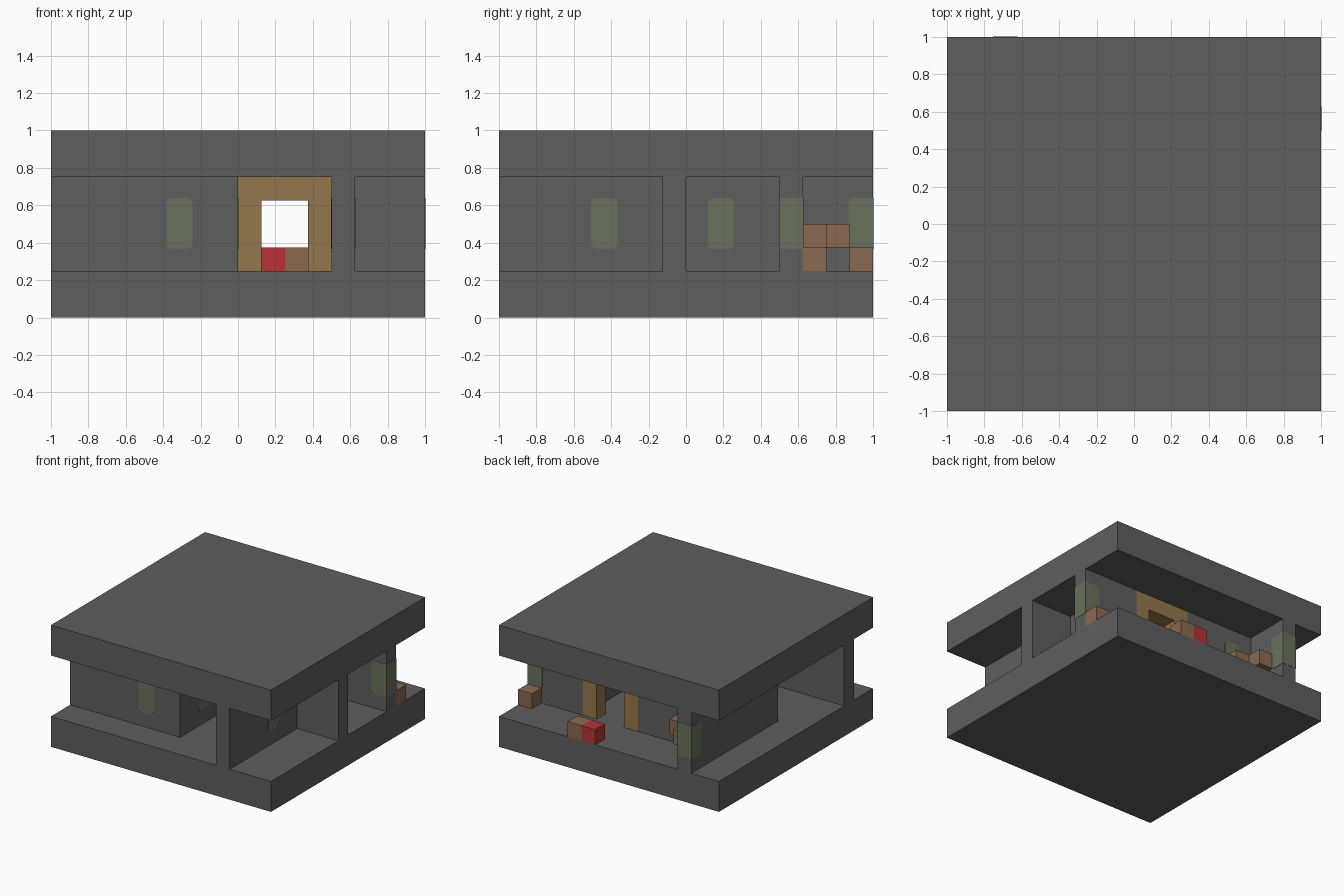
import bpy
import bmesh
import math

cube = bpy.data.objects.get("Cube")
if cube:
    bpy.data.objects.remove(cube, do_unlink=True)

FLOOR, CEILING = 0.25, 0.75
C = 0.125  # block size


def srgb(v):
    v /= 255
    return v / 12.92 if v <= 0.04045 else ((v + 0.055) / 1.055) ** 2.4


def material(name, r, g, b):
    m = bpy.data.materials.new(name)
    m.use_nodes = True
    col = (srgb(r), srgb(g), srgb(b), 1)
    m.diffuse_color = col
    m.node_tree.nodes["Principled BSDF"].inputs["Base Color"].default_value = col
    return m


stone = material("grey stone", 94, 94, 94)
gold = material("ochre wood", 148, 119, 76)
brown = material("brown wood", 138, 106, 80)
red = material("red", 182, 52, 54)
green = material("pale green glass", 106, 113, 93)


def finish(bm, name, mat):
    bmesh.ops.recalc_face_normals(bm, faces=bm.faces)
    me = bpy.data.meshes.new(name)
    bm.to_mesh(me)
    bm.free()
    me.materials.append(mat)
    ob = bpy.data.objects.new(name, me)
    bpy.context.collection.objects.link(ob)
    return ob


def boxes(name, mat, spans):
    """One object from (x0, x1, y0, y1, z0, z1) spans."""
    bm = bmesh.new()
    for x0, x1, y0, y1, z0, z1 in spans:
        for v in bmesh.ops.create_cube(bm, size=1)["verts"]:
            v.co = (x0 if v.co.x < 0 else x1,
                    y0 if v.co.y < 0 else y1,
                    z0 if v.co.z < 0 else z1)
    return finish(bm, name, mat)


def lamp(name, along, centre, depth):
    """Rounded light set through a wall; cut off flat where the wall ends."""
    half, low, high, r, lip = 0.07, 0.367, 0.64, 0.03, 0.003
    edge = 1.002
    profile = []
    corners = [(half - r, high - r), (r - half, high - r),
               (r - half, low + r), (half - r, low + r)]
    for i, (u, z) in enumerate(corners):
        for k in range(5):
            a = math.pi / 2 * (i + k / 4)
            profile.append((centre + u + r * math.cos(a), z + r * math.sin(a)))
    if centre + half > edge:
        profile = [p for p in profile if p[0] < centre + half - r + 1e-4]
        profile = [(edge, low), (edge, high)] + profile
    bm = bmesh.new()
    d0, d1 = depth - lip, depth + C + lip
    verts = [bm.verts.new((u, d0, z) if along == "x" else (d0, u, z)) for u, z in profile]
    face = bm.faces.new(verts)
    new = bmesh.ops.extrude_face_region(bm, geom=[face])["geom"]
    for v in new:
        if isinstance(v, bmesh.types.BMVert):
            v.co["xyz".index("y" if along == "x" else "x")] = d1
    return finish(bm, name, green)


# Floor and roof slabs
boxes("floor_slab", stone, [(-1, 1, -1, 1, 0, FLOOR)])
boxes("roof_slab", stone, [(-1, 1, -1, 1, CEILING, 1)])

# Partition walls
plan = {
    "front_wall": (-1, 0, -0.75, -0.625),
    "corridor_right_wall": (-0.125, 0, -0.625, 0.5),
    "corridor_left_wall": (0.5, 0.625, -1, 0.5),
    "left_cross_wall": (0.625, 1, -0.125, 0),
    "right_cross_wall": (-0.625, -0.125, -0.125, 0),
    "outer_right_wall": (-0.75, -0.625, -0.125, 1),
    "back_wall_left": (0.5, 1, 0.5, 0.625),
    "back_wall_right": (-0.625, 0, 0.5, 0.625),
}
for name, area in plan.items():
    boxes(name, stone, [(*area, FLOOR, CEILING)])

# Wooden doorway at the end of the corridor
boxes("door_frame", gold, [
    (0, C, 0.5, 0.625, FLOOR, CEILING),
    (3 * C, 4 * C, 0.5, 0.625, FLOOR, CEILING),
    (C, 3 * C, 0.5, 0.625, 0.625, CEILING),
])

# Loose crates behind the back wall
crates = [
    ("side_crate", brown, 0.875, 0.625, FLOOR),
    ("red_crate", red, 0.125, 0.875, FLOOR),
    ("brown_crate", brown, 0.25, 0.875, FLOOR),
    ("raised_crate_inner", brown, -0.5, 0.625, 0.375),
    ("raised_crate_outer", brown, -0.625, 0.75, 0.375),
]
for name, mat, x, y, z in crates:
    boxes(name, mat, [(x, x + C, y, y + C, z, z + C)])

# Wall lights
lamp("front_wall_light", "x", -0.3125, -0.75)
lamp("back_wall_light", "x", -0.4375, 0.5)
lamp("back_wall_end_light", "x", 0.9375, 0.5)
lamp("outer_wall_end_light", "y", 0.9375, -0.75)
lamp("corridor_right_light", "y", -0.4375, -0.125)
lamp("corridor_left_light_front", "y", -0.4375, 0.5)
lamp("corridor_left_light_back", "y", 0.1875, 0.5)
